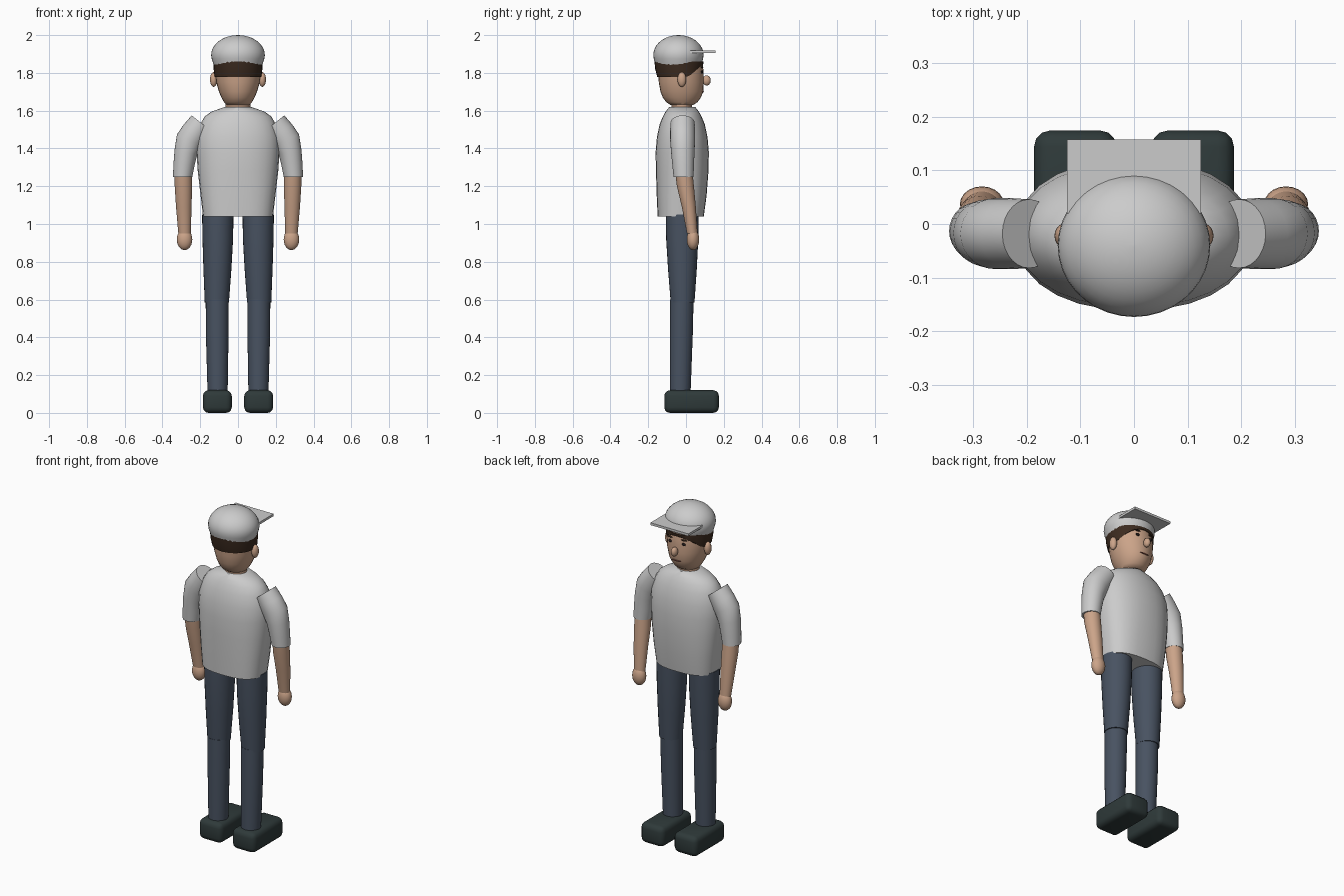
import bpy, bmesh
from math import sin, cos, pi, copysign


def material(name, rgb):
    m = bpy.data.materials.new(name)
    m.diffuse_color = (*rgb, 1)
    return m


SKIN = material("skin", (0.60, 0.37, 0.25))
DENIM = material("denim", (0.065, 0.085, 0.12))
HAIR = material("hair", (0.045, 0.024, 0.014))
SHOE = material("shoe", (0.028, 0.042, 0.042))
DARK = material("dark", (0.015, 0.01, 0.01))
LIP = material("lip", (0.2, 0.07, 0.05))


def finish(bm, name, mat, angle=50):
    bmesh.ops.recalc_face_normals(bm, faces=bm.faces[:])
    me = bpy.data.meshes.new(name)
    bm.to_mesh(me)
    bm.free()
    ob = bpy.data.objects.new(name, me)
    bpy.context.collection.objects.link(ob)
    if mat:
        me.materials.append(mat)
    bpy.ops.object.select_all(action='DESELECT')
    ob.select_set(True)
    bpy.context.view_layer.objects.active = ob
    bpy.ops.object.shade_smooth_by_angle(angle=angle * pi / 180)
    return ob


def loft(name, rings, mat=None, side=1, n=28, zfun=None):
    """Skin rings of (x, y, z, rx, ry, tilt, exponent)."""
    bm = bmesh.new()
    loops = []
    for r in rings:
        x, y, z, rx, ry = r[:5]
        tilt = r[5] if len(r) > 5 else 0
        e = 2 / (r[6] if len(r) > 6 else 2)
        loop = []
        for i in range(n):
            c, s = cos(2 * pi * i / n), sin(2 * pi * i / n)
            c, s = copysign(abs(c) ** e, c), copysign(abs(s) ** e, s)
            py, pz = y + ry * s, z + tilt * c
            if zfun:
                pz = zfun(py, pz)
            loop.append(bm.verts.new((side * (x + rx * c), py, pz)))
        loops.append(loop)
    for a, b in zip(loops, loops[1:]):
        for i in range(n):
            j = (i + 1) % n
            bm.faces.new((a[i], a[j], b[j], b[i]))
    bm.faces.new(loops[0])
    bm.faces.new(loops[-1])
    return finish(bm, name, mat)


def ball(name, loc, rad, mat):
    bm = bmesh.new()
    bmesh.ops.create_uvsphere(bm, u_segments=20, v_segments=12, radius=1)
    bmesh.ops.scale(bm, vec=rad, verts=bm.verts[:])
    bmesh.ops.translate(bm, vec=loc, verts=bm.verts[:])
    return finish(bm, name, mat)


def box(name, lo, hi, mat=None, bevel=0):
    bm = bmesh.new()
    bmesh.ops.create_cube(bm, size=1)
    bmesh.ops.scale(bm, vec=[h - l for l, h in zip(lo, hi)], verts=bm.verts[:])
    bmesh.ops.translate(bm, vec=[(h + l) / 2 for l, h in zip(lo, hi)], verts=bm.verts[:])
    if bevel:
        bmesh.ops.bevel(bm, geom=bm.edges[:], offset=bevel, segments=3,
                        profile=0.5, affect='EDGES')
    return finish(bm, name, mat, 40)


# Shirt body
loft("shirt", [
    (0, -0.028, 1.04, 0.185, 0.122, 0, 2.6),
    (0, -0.023, 1.15, 0.198, 0.132, 0, 2.5),
    (0, -0.020, 1.28, 0.213, 0.139, 0, 2.3),
    (0, -0.020, 1.38, 0.220, 0.141, 0, 2.2),
    (0, -0.020, 1.46, 0.218, 0.134, 0, 2.2),
    (0, -0.020, 1.53, 0.199, 0.119, 0, 2.1),
    (0, -0.020, 1.57, 0.176, 0.102),
    (0, -0.020, 1.595, 0.140, 0.088),
    (0, -0.020, 1.62, 0.070, 0.068)])

# Neck and head
loft("neck", [(0, -0.022, 1.58, 0.065, 0.055), (0, -0.022, 1.68, 0.065, 0.055)], SKIN)
loft("head", [
    (0, -0.022, 1.630, 0.062, 0.060),
    (0, -0.022, 1.645, 0.074, 0.083),
    (0, -0.022, 1.67, 0.088, 0.101),
    (0, -0.022, 1.70, 0.101, 0.113),
    (0, -0.025, 1.75, 0.115, 0.119),
    (0, -0.027, 1.80, 0.120, 0.120),
    (0, -0.032, 1.86, 0.121, 0.120),
    (0, -0.035, 1.93, 0.095, 0.095)], SKIN)

# Hair band with the hairline rising towards the face
def hairline(y, z):
    low = 1.777 + max(0, y - 0.01) * 0.85
    return low if z < 1.8 else max(z, low)

loft("hair", [(0, -0.030, 1.777, 0.124, 0.122),
              (0, -0.035, 1.82, 0.129, 0.128),
              (0, -0.037, 1.86, 0.131, 0.130)], HAIR, zfun=hairline)

# Cap crown and brim
loft("cap", [(0, -0.040, 1.843, 0.129, 0.122)] +
     [(0, -0.040, 1.895 + 0.105 * sin(a), 0.142 * cos(a), 0.133 * cos(a))
      for a in [(-0.2 + 1.75 * i / 10) for i in range(11)]], n=36)
box("cap_brim", (-0.125, 0.02, 1.904), (0.125, 0.157, 1.918))

# Face
ball("nose", (0, 0.109, 1.76), (0.018, 0.022, 0.027), SKIN)
ball("mouth", (0, 0.087, 1.70), (0.030, 0.008, 0.004), LIP)

for side, tag in ((1, "right"), (-1, "left")):
    ball(tag + "_ear", (side * 0.129, -0.022, 1.765), (0.019, 0.023, 0.039), SKIN)
    ball(tag + "_eye", (side * 0.045, 0.085, 1.805), (0.012, 0.006, 0.008), DARK)
    ball(tag + "_eyebrow", (side * 0.047, 0.085, 1.83), (0.019, 0.007, 0.004), HAIR)

    # Sleeve, forearm and hand
    loft(tag + "_sleeve", [
        (0.195, -0.018, 1.535, 0.050, 0.064, 0.040),
        (0.226, -0.018, 1.491, 0.060, 0.066, 0.037),
        (0.257, -0.018, 1.445, 0.066, 0.066, 0.030),
        (0.276, -0.017, 1.38, 0.060, 0.062, 0.012),
        (0.286, -0.015, 1.31, 0.056, 0.057),
        (0.293, -0.013, 1.25, 0.051, 0.053)], None, side)
    loft(tag + "_forearm", [
        (0.290, -0.012, 1.28, 0.045, 0.046),
        (0.289, -0.003, 1.20, 0.046, 0.045),
        (0.287, 0.015, 1.09, 0.041, 0.037),
        (0.283, 0.033, 0.95, 0.033, 0.028)], SKIN, side)
    ball(tag + "_hand", (side * 0.283, 0.037, 0.918), (0.041, 0.033, 0.056), SKIN)

    # Trouser leg and shoe
    loft(tag + "_thigh", [
        (0.107, -0.020, 1.05, 0.083, 0.087),
        (0.107, -0.020, 0.92, 0.081, 0.085),
        (0.109, -0.019, 0.76, 0.074, 0.076),
        (0.112, -0.018, 0.585, 0.064, 0.063)], DENIM, side)
    loft(tag + "_shin", [
        (0.110, -0.022, 0.60, 0.061, 0.062),
        (0.110, -0.025, 0.42, 0.060, 0.061),
        (0.108, -0.031, 0.10, 0.053, 0.055)], DENIM, side)
    xs = sorted((side * 0.033, side * 0.186))
    box(tag + "_shoe", (xs[0], -0.115, 0), (xs[1], 0.174, 0.12), SHOE, 0.03)
